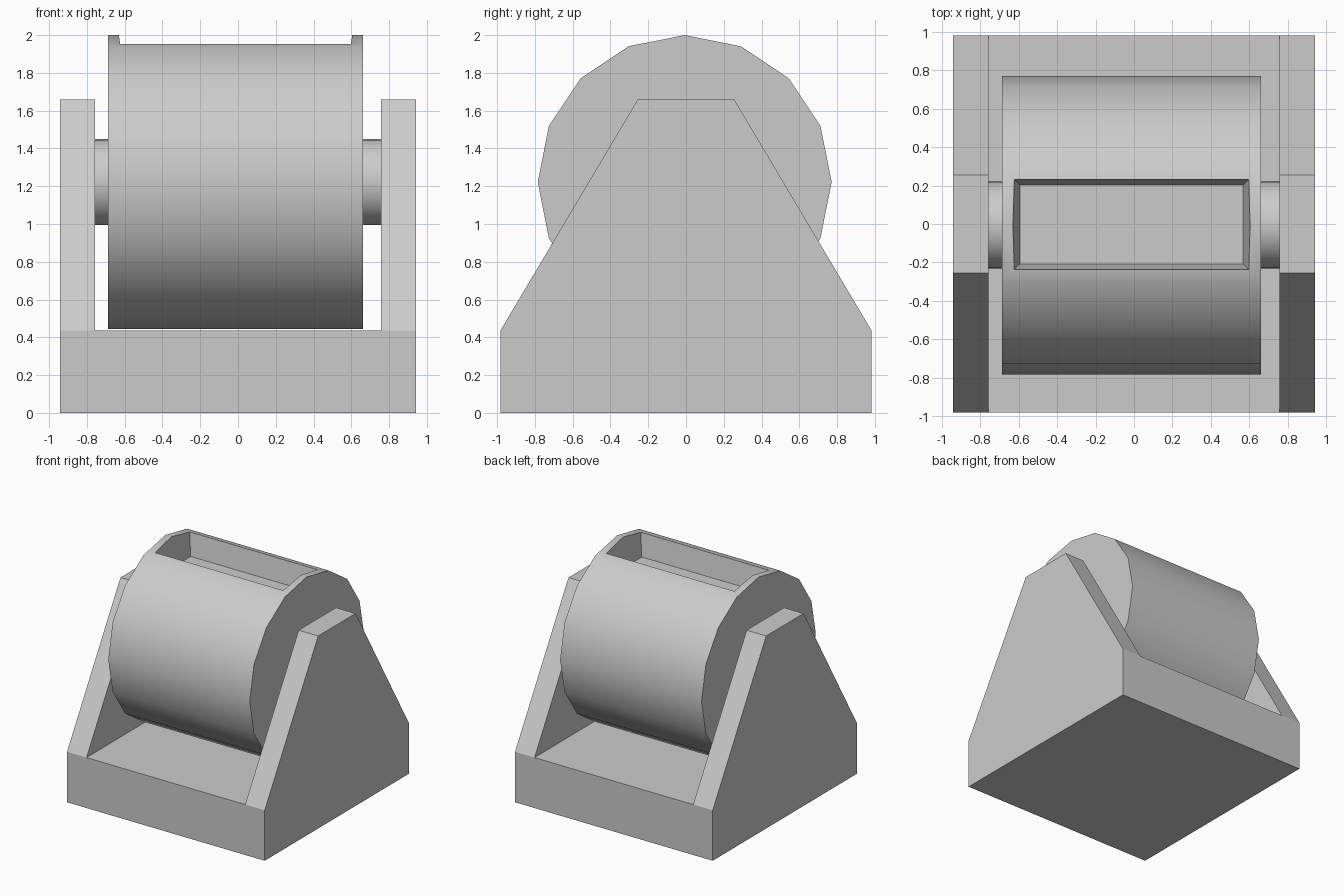
import bpy, bmesh, math
from mathutils import Vector

if "Cube" in bpy.data.objects:
    bpy.data.objects.remove(bpy.data.objects["Cube"])


def make_object(name, bm):
    bmesh.ops.recalc_face_normals(bm, faces=bm.faces)
    mesh = bpy.data.meshes.new(name)
    bm.to_mesh(mesh)
    bm.free()
    obj = bpy.data.objects.new(name, mesh)
    bpy.context.collection.objects.link(obj)
    return obj


def prism_x(name, profile, x0, x1):
    """Extrude a (y, z) outline from x0 to x1."""
    bm = bmesh.new()
    face = bm.faces.new([bm.verts.new((x0, y, z)) for y, z in profile])
    ext = bmesh.ops.extrude_face_region(bm, geom=[face])
    verts = [v for v in ext["geom"] if isinstance(v, bmesh.types.BMVert)]
    bmesh.ops.translate(bm, verts=verts, vec=Vector((x1 - x0, 0, 0)))
    return make_object(name, bm)


def circle(cy, cz, r, n):
    return [(cy + r * math.sin(math.tau * i / n), cz + r * math.cos(math.tau * i / n))
            for i in range(n)]


def tapered_box(name, bottom, top):
    """Box between two rectangles, each (x0, x1, y0, y1, z)."""
    bm = bmesh.new()
    rings = [[bm.verts.new(p) for p in ((a, c, z), (b, c, z), (b, d, z), (a, d, z))]
             for a, b, c, d, z in (bottom, top)]
    for ring in rings:
        bm.faces.new(ring)
    for i in range(4):
        j = (i + 1) % 4
        bm.faces.new((rings[0][i], rings[0][j], rings[1][j], rings[1][i]))
    return make_object(name, bm)


def cut(obj, cutter):
    mod = obj.modifiers.new("cut", "BOOLEAN")
    mod.operation, mod.solver, mod.object = "DIFFERENCE", "EXACT", cutter
    bpy.context.view_layer.objects.active = obj
    bpy.ops.object.modifier_apply(modifier=mod.name)
    bpy.data.objects.remove(cutter)


def smooth(obj):
    bpy.ops.object.select_all(action="DESELECT")
    obj.select_set(True)
    bpy.context.view_layer.objects.active = obj
    bpy.ops.object.shade_smooth_by_angle(angle=math.radians(30))


# Cradle: base slab with two tapered side walls
side = [(-0.983, 0), (0.983, 0), (0.983, 0.435), (0.255, 1.66), (-0.255, 1.66), (-0.983, 0.435)]
cradle = prism_x("cradle", side, -0.943, 0.943)
cut(cradle, tapered_box("gap_cutter", (-0.757, 0.757, -1.2, 1.2, 0.435),
                        (-0.757, 0.757, -1.2, 1.2, 2)))

# Sixteen-sided drum with a tapered pocket in the top
CY, CZ = -0.007, 1.222
drum = prism_x("drum", circle(CY, CZ, 0.778, 16), -0.688, 0.661)
# the cutter walls keep their slope above the rim
cut(drum, tapered_box("pocket_cutter", (-0.594, 0.568, -0.208, 0.203, 1.76),
                      (-0.634, 0.608, -0.248, 0.243, 2.02)))
smooth(drum)

# Axle stubs between the drum and the walls
for name, x0, x1 in (("left_axle", -0.80, -0.65), ("right_axle", 0.63, 0.80)):
    smooth(prism_x(name, circle(CY + 0.003, CZ, 0.227, 32), x0, x1))
